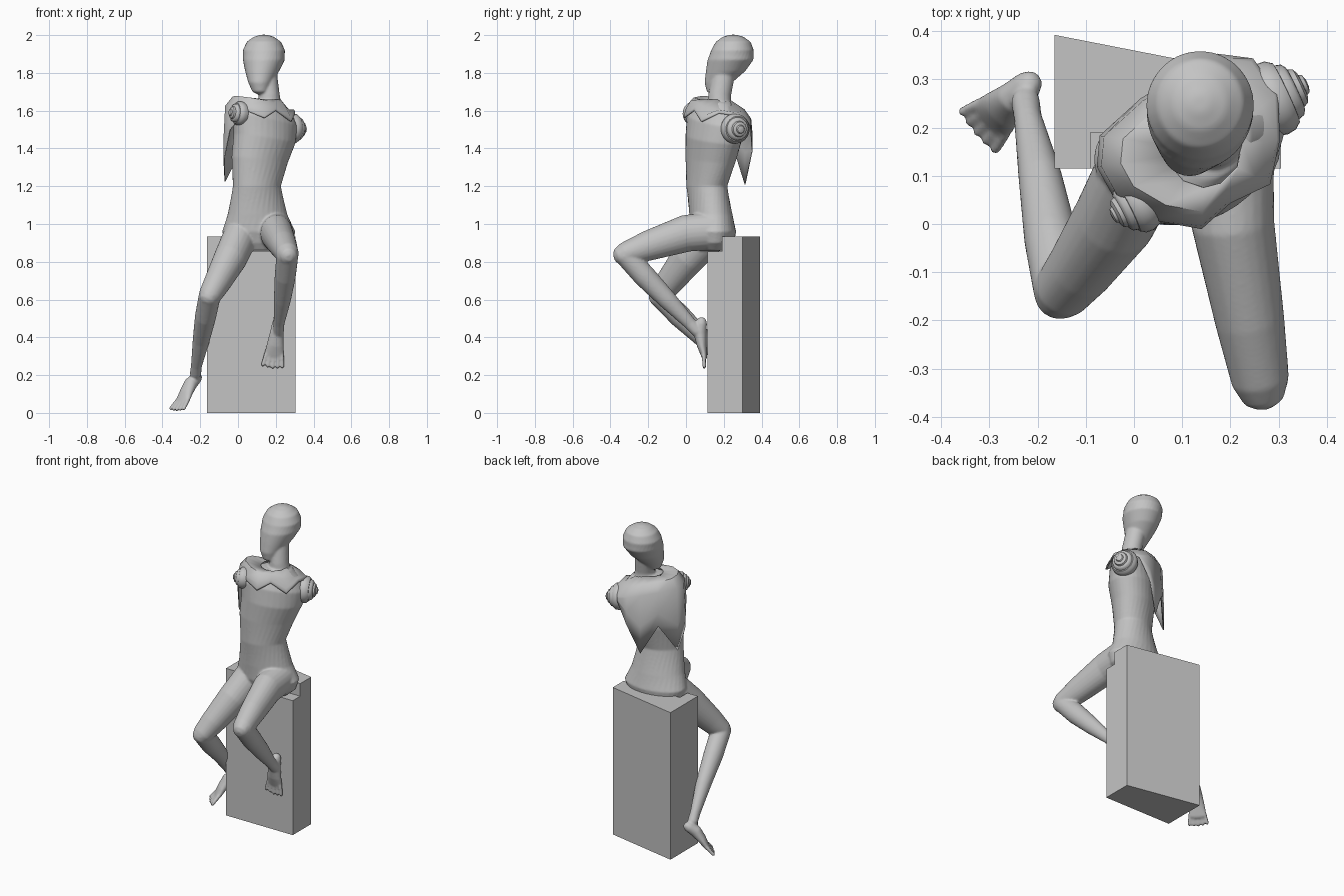
import bpy, bmesh, math
from mathutils import Vector as V

if "Cube" in bpy.data.objects:
    bpy.data.objects.remove(bpy.data.objects["Cube"])

grey = bpy.data.materials.new("plain grey")
grey.diffuse_color = (0.55, 0.55, 0.55, 1)
grey.use_nodes = True
grey.node_tree.nodes["Principled BSDF"].inputs["Base Color"].default_value = grey.diffuse_color


def finish(name, bm, smooth=None):
    bmesh.ops.recalc_face_normals(bm, faces=bm.faces)
    me = bpy.data.meshes.new(name)
    bm.to_mesh(me)
    bm.free()
    ob = bpy.data.objects.new(name, me)
    bpy.context.collection.objects.link(ob)
    me.materials.append(grey)
    if smooth:
        bpy.ops.object.select_all(action='DESELECT')
        ob.select_set(True)
        bpy.context.view_layer.objects.active = ob
        bpy.ops.object.shade_smooth_by_angle(angle=math.radians(smooth))
    return ob


def loft(bm, rings, n=24):
    """rings: (centre, u, v) ellipses, skinned and capped"""
    loops = []
    for c, u, v in rings:
        loops.append([bm.verts.new(V(c) + u * math.cos(t) + v * math.sin(t))
                      for t in (2 * math.pi * i / n for i in range(n))])
    for a, b in zip(loops, loops[1:]):
        for i in range(n):
            j = (i + 1) % n
            bm.faces.new((a[i], a[j], b[j], b[i]))
    bm.faces.new(loops[0][::-1])
    bm.faces.new(loops[-1])


def limb(bm, path, side):
    """path: (x, y, z, half width, half depth); rounded ends"""
    pts = [V(p[:3]) for p in path]
    rings = []
    for i, p in enumerate(path):
        t = (pts[min(i + 1, len(pts) - 1)] - pts[max(i - 1, 0)]).normalized()
        u = (V(side) - t * t.dot(V(side))).normalized()
        w = t.cross(u)
        steps = [(0, 1)]
        if i == 0:
            steps = [(-.95, .3), (-.7, .7), (0, 1)]
        elif i == len(path) - 1:
            steps = [(0, 1), (.7, .7), (.95, .3)]
        for off, s in steps:
            rings.append((pts[i] + t * off * p[4], u * p[3] * s, w * p[4] * s))
    loft(bm, rings)


def stack(bm, rows):
    """rows: (z, x, y, half width, half depth, turn, shoulder tilt)"""
    rings = []
    for z, x, y, a, b, rot, k in rows:
        r = math.radians(rot)
        rings.append(((x, y, z), V((math.cos(r), math.sin(r), -k)) * a,
                      V((-math.sin(r), math.cos(r), 0)) * b))
    loft(bm, rings, 32)


body = bmesh.new()
# torso, turned towards the chest
stack(body, [(.86, .11, .15, .13, .08, 0, 0), (.90, .11, .15, .175, .105, 2, 0),
             (.96, .11, .145, .195, .12, 5, 0), (1.05, .103, .132, .16, .112, 12, 0),
             (1.2, .10, .11, .132, .103, 25, 0), (1.34, .115, .13, .16, .12, 33, .1),
             (1.45, .14, .145, .178, .13, 35, .15), (1.55, .145, .15, .188, .12, 35, .2),
             (1.61, .15, .155, .155, .09, 35, .2), (1.65, .163, .17, .08, .07, 35, .1)])
# neck and head
limb(body, [(.165, .175, 1.6, .07, .065), (.165, .178, 1.68, .056, .06), (.15, .2, 1.8, .056, .06)], (1, 0, 0))
stack(body, [(1.688, .12, .155, .02, .02, 0, 0), (1.70, .118, .155, .042, .045, 0, 0),
             (1.75, .118, .172, .064, .074, -10, 0), (1.81, .128, .21, .09, .105, -10, 0),
             (1.87, .137, .236, .111, .122, -10, 0), (1.92, .137, .246, .112, .113, 0, 0),
             (1.965, .137, .25, .09, .092, 0, 0), (1.99, .137, .25, .055, .056, 0, 0),
             (2.002, .137, .25, .018, .018, 0, 0)])
# legs: thigh and shin
limb(body, [(.2, .14, .965, .09, .10), (.205, 0, .95, .086, .098), (.24, -.2, .885, .072, .08),
            (.262, -.325, .84, .06, .062)], (1, 0, 0))
limb(body, [(.262, -.325, .84, .058, .058), (.25, -.22, .725, .056, .06), (.235, -.1, .60, .045, .05),
            (.217, .02, .475, .029, .034), (.213, .06, .43, .03, .03)], (1, 0, 0))
limb(body, [(.02, .13, .95, .09, .10), (-.04, .01, .82, .086, .092), (-.11, -.09, .69, .07, .074),
            (-.15, -.14, .62, .06, .06)], (1, -.5, 0))
limb(body, [(-.15, -.14, .62, .058, .058), (-.172, -.03, .51, .056, .06), (-.195, .1, .385, .045, .048),
            (-.22, .22, .25, .029, .033), (-.225, .255, .205, .03, .03)], (1, 0, 0))


# feet with five toes
def foot(heel, tip, side, up):
    h, t, s, n = V(heel), V(tip), V(side).normalized(), V(up).normalized()
    d = t - h

    def row(f, w, k, lift):
        return (*(h + d * f + n * lift), w, k)
    limb(body, [row(.1, .03, .03, 0), row(.3, .036, .035, .012), row(.55, .046, .026, .006),
                row(.76, .054, .016, -.004)], s)
    for i in range(-2, 3):
        base, end = h + d * .72 + s * i * .021, h + d * (.97 - .012 * abs(i)) + s * i * .026
        limb(body, [(*base, .011, .011), (*end, .0105, .0105)], s)


foot((.215, .08, .505), (.182, .098, .235), (1, 0, -.1), (0, -1, 0))
foot((-.207, .30, .205), (-.328, .187, .012), (.65, -.75, 0), (-.5, -.45, .7))
figure = finish("figure", body)
rm = figure.modifiers.new("merge", 'REMESH')
rm.mode, rm.voxel_size, rm.use_smooth_shade = 'VOXEL', .006, True
sm = figure.modifiers.new("soften", 'SMOOTH')
sm.factor, sm.iterations = .5, 6

# stepped shoulder caps where the arms would start
for name, pos, axis, r in (("right_shoulder_cap", (.012, .045, 1.585), (-.88, -.45, .1), .064),
                           ("left_shoulder_cap", (.285, .258, 1.505), (.9, .42, -.05), .08)):
    d = V(axis).normalized()
    u = d.cross(V((0, 0, 1))).normalized()
    w = d.cross(u)
    prof = [(-.3, .9), (0, 1), (.25, .97), (.42, .84), (.43, .77), (.6, .72), (.68, .6), (.69, .53),
            (.82, .48), (.88, .36), (.89, .29), (.98, .24), (1.02, .1)]
    bm = bmesh.new()
    loft(bm, [(V(pos) + d * h * r, u * k * r, w * k * r) for h, k in prof], 32)
    finish(name, bm, 40)

# ragged cape: columns of (left, forward, hem height) round the chest
cols = [(-.212, -.03, 1.50), (-.205, -.10, 1.34), (-.163, -.15, 1.225), (-.05, -.165, 1.385),
        (.054, -.16, 1.21), (.135, -.15, 1.39), (.19, -.10, 1.52), (.19, -.01, 1.57), (.14, .07, 1.585),
        (.07, .135, 1.54), (-.02, .12, 1.60), (-.10, .13, 1.56), (-.17, .06, 1.60)]
L, F = V((.82, .57, 0)), V((.57, -.82, 0))
bm = bmesh.new()
grid = []
for l, f, hem in cols:
    k = .078 / math.hypot(l, f)
    levels = [(k, 1.66), (.78, 1.635 - .2 * l), (.96, max(hem + .02, 1.585 - .2 * l)),
              (1, hem + (1.55 - hem) * .5 if hem < 1.5 else hem + .01), (1, hem)]
    grid.append([bm.verts.new(V((.148, .153, z)) + L * l * s + F * f * s) for s, z in levels])
for i, a in enumerate(grid):
    b = grid[(i + 1) % len(grid)]
    for j in range(4):
        bm.faces.new((a[j], b[j], b[j + 1], a[j + 1]))
cape = finish("cape", bm, 50)
so = cape.modifiers.new("thickness", 'SOLIDIFY')
so.thickness = .005


# pedestal with a cut-away front seat edge
def prism(name, plan, z0, z1):
    bm = bmesh.new()
    face = bm.faces.new([bm.verts.new((x, y, z0)) for x, y in plan])
    ext = bmesh.ops.extrude_face_region(bm, geom=[face])
    bmesh.ops.translate(bm, vec=(0, 0, z1 - z0), verts=[g for g in ext["geom"] if isinstance(g, bmesh.types.BMVert)])
    return finish(name, bm)


pedestal = prism("pedestal", [(-.165, .115), (.305, .115), (.305, .30), (-.165, .392)], 0, .935)
cutter = prism("seat_cutter", [(-.09, .05), (.4, .05), (.4, .19), (-.09, .19)], .855, 1.0)
cutter.hide_render = True
cutter.display_type = 'WIRE'
bo = pedestal.modifiers.new("seat edge", 'BOOLEAN')
bo.operation, bo.object, bo.solver = 'DIFFERENCE', cutter, 'EXACT'
